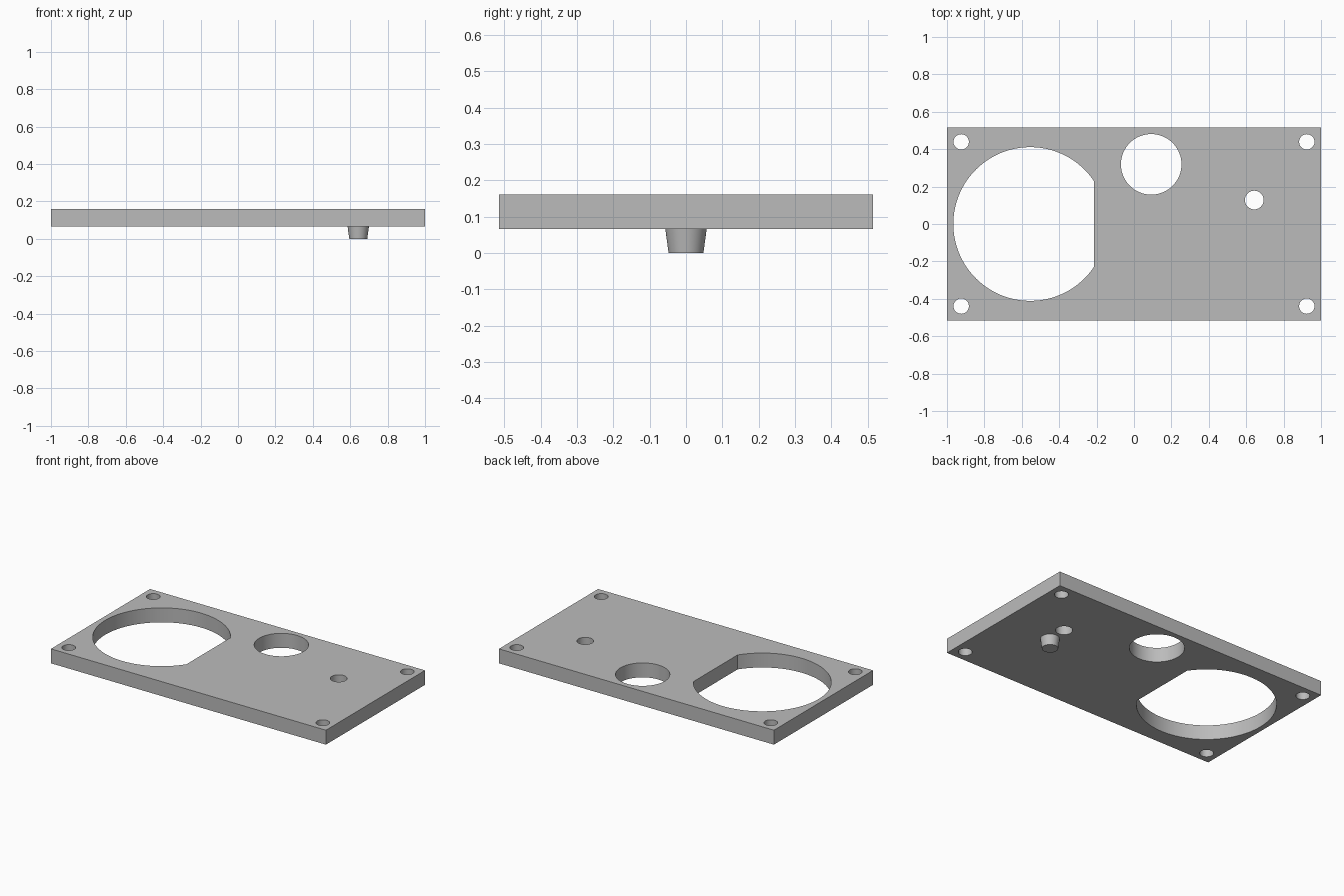
import bpy
import bmesh
import math

if "Cube" in bpy.data.objects:
    bpy.data.objects.remove(bpy.data.objects["Cube"])

Z0, Z1 = 0.066, 0.161          # plate underside and top
HALF_Y = 0.515

grey = bpy.data.materials.new("plain grey")
grey.diffuse_color = (0.5, 0.5, 0.5, 1)
grey.use_nodes = True
grey.node_tree.nodes["Principled BSDF"].inputs["Base Color"].default_value = grey.diffuse_color


def prism(name, outline, z0, z1):
    """Extrude a closed xy outline between two heights."""
    bm = bmesh.new()
    face = bm.faces.new([bm.verts.new((x, y, z0)) for x, y in outline])
    top = bmesh.ops.extrude_face_region(bm, geom=[face])["geom"]
    for v in top:
        if isinstance(v, bmesh.types.BMVert):
            v.co.z = z1
    bmesh.ops.recalc_face_normals(bm, faces=bm.faces)
    mesh = bpy.data.meshes.new(name)
    bm.to_mesh(mesh)
    bm.free()
    mesh.materials.append(grey)
    obj = bpy.data.objects.new(name, mesh)
    bpy.context.collection.objects.link(obj)
    return obj


def arc(cx, cy, r, start=0.0, end=2 * math.pi, n=64):
    return [(cx + r * math.cos(start + (end - start) * i / n),
             cy + r * math.sin(start + (end - start) * i / n)) for i in range(n)]


def smooth(obj):
    bpy.ops.object.select_all(action='DESELECT')
    obj.select_set(True)
    bpy.context.view_layer.objects.active = obj
    bpy.ops.object.shade_smooth_by_angle(angle=math.radians(30))


# Flat rectangular plate
plate = prism("mounting_plate",
              [(-1, -HALF_Y), (1, -HALF_Y), (1, HALF_Y), (-1, HALF_Y)], Z0, Z1)

# Large round opening with one flat side
a = math.acos(0.341 / 0.411)
flat_sided = arc(-0.555, 0, 0.411, a, 2 * math.pi - a, 96)
flat_sided.append((-0.214, -0.411 * math.sin(a)))

# Round openings: medium, small, and four corner screw holes
holes = [flat_sided, arc(0.092, 0.319, 0.162), arc(0.643, 0.128, 0.05, n=48)]
holes += [arc(sx * 0.924, sy * 0.439, 0.041, n=48) for sx in (-1, 1) for sy in (-1, 1)]

cutters = []
for outline in holes:
    cutter = prism("hole_cutter", outline, Z0 - 0.1, Z1 + 0.1)
    cutter.hide_render = True
    cutters.append(cutter)
    mod = plate.modifiers.new("hole", 'BOOLEAN')
    mod.operation = 'DIFFERENCE'
    mod.solver = 'EXACT'
    mod.object = cutter

# Apply the cuts and remove the cutters
bpy.context.view_layer.objects.active = plate
for mod in list(plate.modifiers):
    bpy.ops.object.modifier_apply(modifier=mod.name)
for cutter in cutters:
    bpy.data.objects.remove(cutter)
smooth(plate)

# Tapered peg below the plate
bpy.ops.mesh.primitive_cone_add(vertices=48, radius1=0.048, radius2=0.057, depth=Z0,
                                location=(0.643, 0, Z0 / 2))
peg = bpy.context.object
peg.name = "tapered_peg"
peg.data.materials.append(grey)
smooth(peg)
